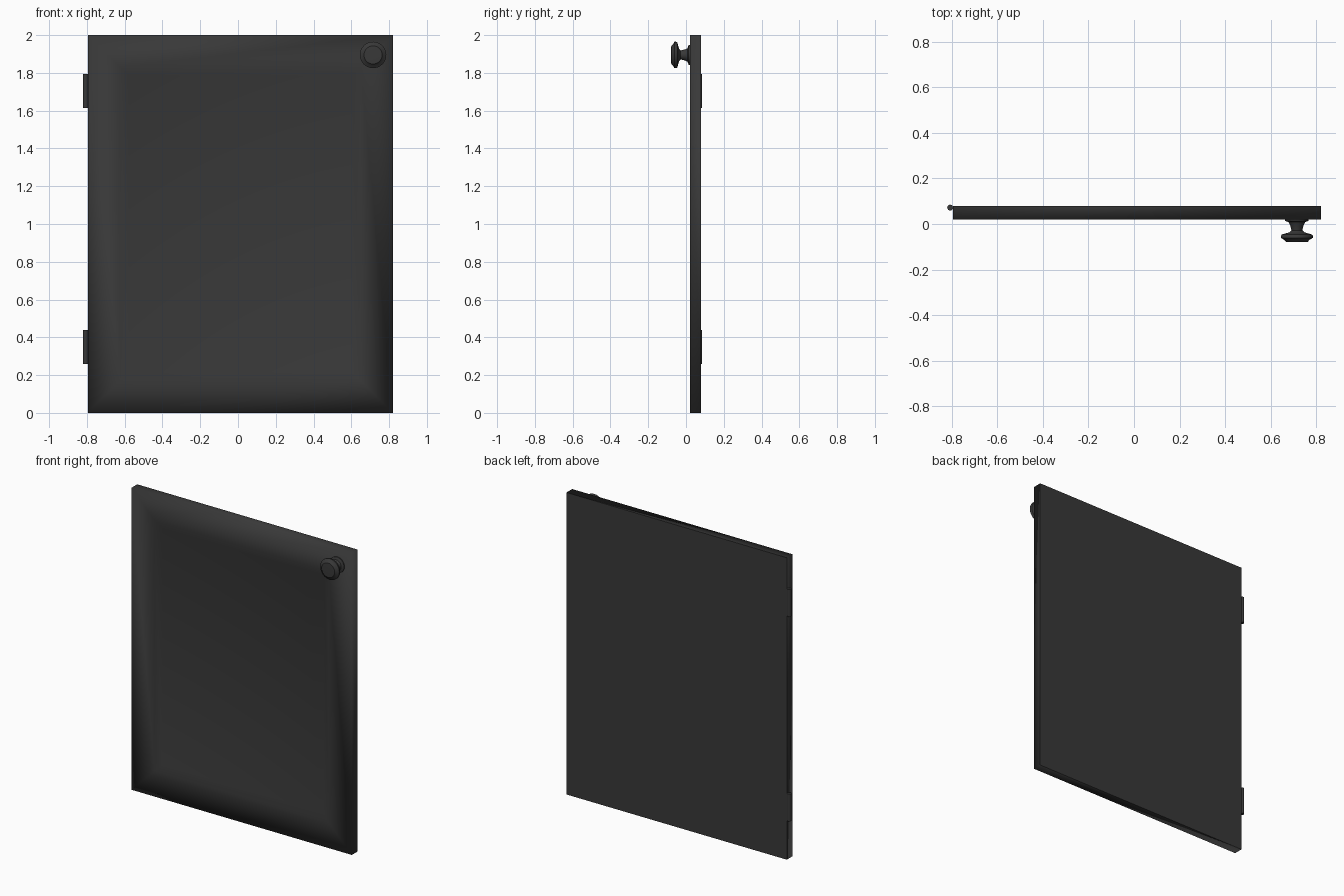
import bpy, bmesh, math
from mathutils import Matrix

if "Cube" in bpy.data.objects:
    bpy.data.objects.remove(bpy.data.objects["Cube"])

mat = bpy.data.materials.new("charcoal")
mat.diffuse_color = (0.04, 0.04, 0.04, 1)
mat.use_nodes = True
mat.node_tree.nodes["Principled BSDF"].inputs["Base Color"].default_value = mat.diffuse_color


def finish(bm, name):
    bmesh.ops.recalc_face_normals(bm, faces=bm.faces)
    me = bpy.data.meshes.new(name)
    bm.to_mesh(me)
    bm.free()
    me.materials.append(mat)
    ob = bpy.data.objects.new(name, me)
    bpy.context.collection.objects.link(ob)
    for p in me.polygons:
        p.use_smooth = True
    return ob


def smooth_by_angle(ob, degrees):
    bpy.ops.object.select_all(action='DESELECT')
    ob.select_set(True)
    bpy.context.view_layer.objects.active = ob
    bpy.ops.object.shade_smooth_by_angle(angle=math.radians(degrees))


# Door slab: rectangular rings from the back, round the rim, into the recessed panel
X0, X1, H = -0.795, 0.82, 2.0
bm = bmesh.new()
rings = []
for inset, y in [(0, 0.08), (0, 0.02), (0.17, 0.02), (0.215, 0.035)]:
    a, b, lo, hi = X0 + inset, X1 - inset, inset, H - inset
    rings.append([bm.verts.new((x, y, z)) for x, z in
                  [(a, lo), (b, lo), (b, hi), (a, hi)]])
for r, s in zip(rings, rings[1:]):
    for i in range(4):
        j = (i + 1) % 4
        bm.faces.new((r[i], r[j], s[j], s[i]))
bm.faces.new(rings[-1])
back = bm.faces.new(rings[0])
for e in back.edges:
    e.smooth = False
finish(bm, "door_panel")

# Knob: lathed profile (radius, y) with its axis along y
profile = [(0, 0.022), (0.052, 0.022), (0.052, 0.014), (0.036, 0.008),
           (0.029, -0.006), (0.024, -0.028), (0.034, -0.037), (0.066, -0.046),
           (0.070, -0.052), (0.070, -0.061), (0.055, -0.070), (0.048, -0.078),
           (0, -0.080)]
bm = bmesh.new()
vs = [bm.verts.new((r, y, 0)) for r, y in profile]
es = [bm.edges.new(p) for p in zip(vs, vs[1:])]
bmesh.ops.spin(bm, geom=vs + es, cent=(0, 0, 0), axis=(0, 1, 0),
               angle=2 * math.pi, steps=32)
bmesh.ops.remove_doubles(bm, verts=bm.verts, dist=1e-4)
bmesh.ops.translate(bm, verts=bm.verts, vec=(0.715, 0, 1.895))
smooth_by_angle(finish(bm, "knob"), 35)

# Hinge barrels on the left edge
for name, z in [("lower_hinge", 0.35), ("upper_hinge", 1.705)]:
    bm = bmesh.new()
    bmesh.ops.create_cone(bm, cap_ends=True, segments=16, radius1=0.013,
                          radius2=0.013, depth=0.18,
                          matrix=Matrix.Translation((-0.807, 0.072, z)))
    smooth_by_angle(finish(bm, name), 35)
